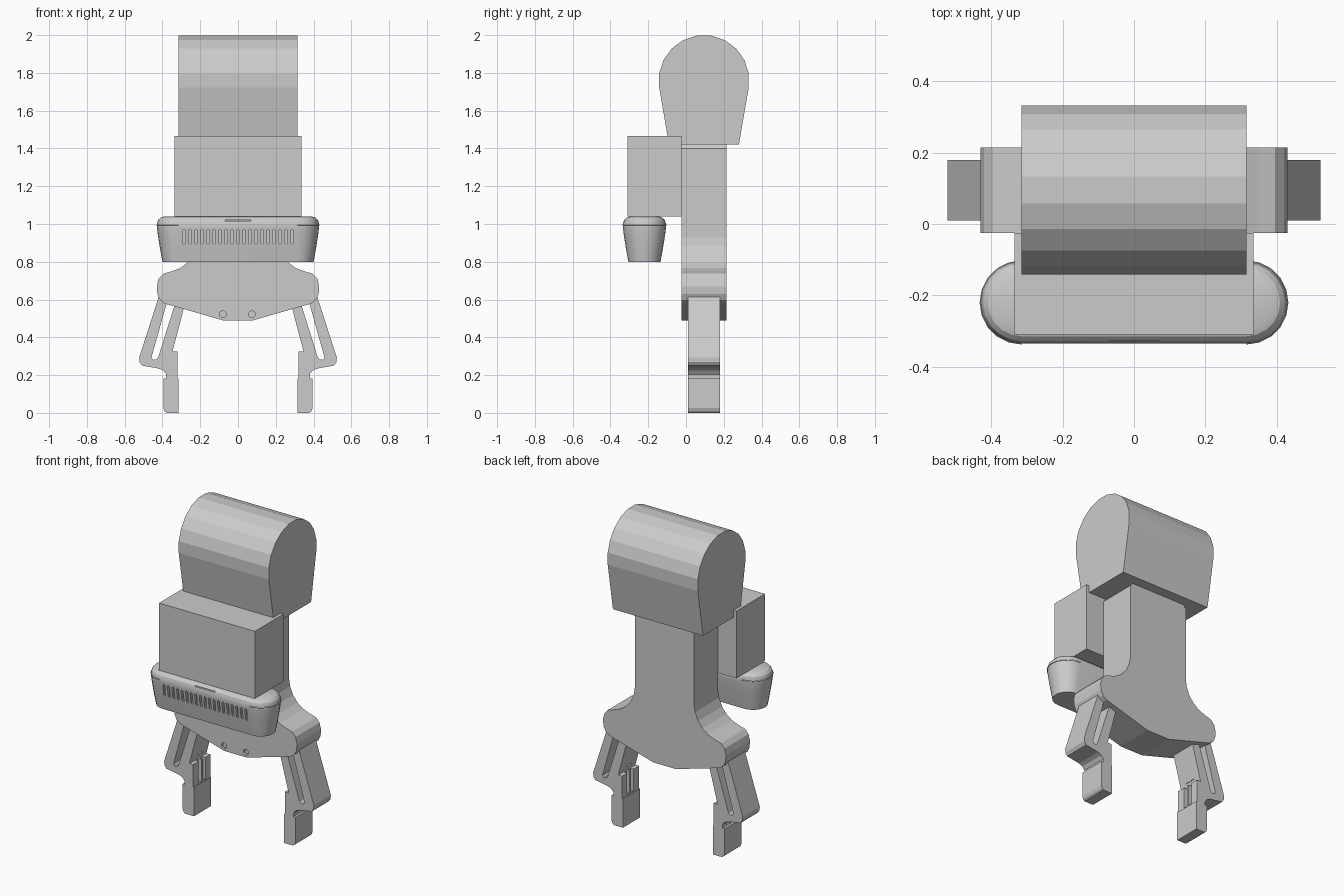
import bpy, bmesh
from math import sin, cos, pi, radians
from mathutils import Vector, Matrix

cube = bpy.data.objects.get("Cube")
if cube:
    bpy.data.objects.remove(cube, do_unlink=True)


def finish(name, bm):
    bmesh.ops.recalc_face_normals(bm, faces=bm.faces[:])
    mesh = bpy.data.meshes.new(name)
    bm.to_mesh(mesh)
    bm.free()
    obj = bpy.data.objects.new(name, mesh)
    bpy.context.collection.objects.link(obj)
    return obj


def prism(bm, points, axis, start, end):
    """Extrude a closed 2D outline along x (outline in yz) or y (outline in xz)."""
    def place(p):
        return (start, p[0], p[1]) if axis == "x" else (p[0], start, p[1])
    face = bm.faces.new([bm.verts.new(place(p)) for p in points])
    res = bmesh.ops.extrude_face_region(bm, geom=[face])
    shift = Vector((end - start, 0, 0) if axis == "x" else (0, end - start, 0))
    moved = [g for g in res["geom"] if isinstance(g, bmesh.types.BMVert)]
    bmesh.ops.translate(bm, verts=moved, vec=shift)


def box(bm, low, high):
    low, high = Vector(low), Vector(high)
    size = high - low
    mat = Matrix.Translation((low + high) / 2) @ Matrix.Diagonal((*size, 1))
    bmesh.ops.create_cube(bm, size=1, matrix=mat)


def stadium(half, radius, steps=10):
    """Outline with two round ends, long side along the first axis."""
    pts = []
    for side in (1, -1):
        for i in range(steps + 1):
            a = -pi / 2 + pi * i / steps
            pts.append((side * (half + radius * cos(a)), side * radius * sin(a)))
    return pts


def apply_modifiers(obj):
    graph = bpy.context.evaluated_depsgraph_get()
    mesh = bpy.data.meshes.new_from_object(obj.evaluated_get(graph))
    obj.modifiers.clear()
    obj.data = mesh


def cut(obj, bm):
    cutter = finish("cutter", bm)
    cutter.hide_render = True
    mod = obj.modifiers.new("cut", "BOOLEAN")
    mod.operation = "DIFFERENCE"
    mod.solver = "EXACT"
    mod.object = cutter
    apply_modifiers(obj)
    bpy.data.objects.remove(cutter, do_unlink=True)


# Wrist housing: round top, sides tapering to a flat base
bm = bmesh.new()
arc = [(0.095 + 0.24 * cos(radians(a)), 1.76 + 0.24 * sin(radians(a)))
       for a in range(-9, 190, 18)]
prism(bm, arc + [(-0.09, 1.42), (0.28, 1.42)], "x", -0.315, 0.315)
finish("wrist_housing", bm)

# Electronics box in front of the column
bm = bmesh.new()
box(bm, (-0.335, -0.31, 1.04), (0.335, -0.025, 1.465))
finish("electronics_box", bm)

# Palm: column flaring into two round shoulders
half = [(0.08, 0.49), (0.385, 0.578), (0.412, 0.597), (0.427, 0.63), (0.43, 0.67),
        (0.42, 0.71), (0.395, 0.737), (0.35, 0.75), (0.305, 0.767), (0.265, 0.797),
        (0.235, 0.835), (0.214, 0.885), (0.207, 0.93), (0.207, 1.4), (0.19, 1.42)]
bm = bmesh.new()
prism(bm, half + [(-x, z) for x, z in reversed(half)], "y", -0.025, 0.215)
palm = finish("palm", bm)

# Screw holes in the palm front
bm = bmesh.new()
for x in (-0.08, 0.073):
    mat = Matrix.Translation((x, -0.025, 0.522)) @ Matrix.Rotation(pi / 2, 4, "X")
    bmesh.ops.create_cone(bm, cap_ends=True, segments=20, radius1=0.018,
                          radius2=0.018, depth=0.03, matrix=mat)
cut(palm, bm)

# Finger: outer and inner link meeting in a foot that carries the tip
link = [(0.405, 0.66), (0.426, 0.595), (0.523, 0.294), (0.522, 0.27), (0.508, 0.25),
        (0.42, 0.235), (0.395, 0.224), (0.38, 0.204), (0.38, 0.18),
        (0.32, 0.18), (0.32, 0.325), (0.347, 0.325), (0.288, 0.548), (0.27, 0.62),
        (0.32, 0.62), (0.424, 0.29), (0.434, 0.282), (0.448, 0.281), (0.458, 0.294),
        (0.355, 0.66)]
tip = [(0.315, 0), (0.377, 0), (0.388, 0.008), (0.395, 0.025), (0.395, 0.183),
       (0.315, 0.183)]


def mirrored(name, outline, groove=False):
    bm = bmesh.new()
    prism(bm, outline, "y", 0.01, 0.18)
    obj = finish(name, bm)
    if groove:
        bm = bmesh.new()
        box(bm, (0.3, 0.065, 0.19), (0.342, 0.09, 0.36))
        box(bm, (0.3, 0.105, 0.19), (0.342, 0.13, 0.36))
        cut(obj, bm)
    obj.modifiers.new("mirror", "MIRROR").use_mirror_merge = False
    apply_modifiers(obj)


mirrored("finger_links", link, groove=True)
mirrored("finger_tips", tip)

# Camera: lofted capsule, narrower at the base and rounded at the top
sections = [(0.03, 0.80), (0.017, 0.87), (0.006, 0.94), (0.001, 0.98), (0, 1.0),
            (0.007, 1.02), (0.02, 1.033), (0.04, 1.04)]
CAM_Y, CAM_HALF, CAM_R = -0.22, 0.315, 0.115
bm = bmesh.new()
rings = [[bm.verts.new((x, CAM_Y + y, z)) for x, y in stadium(CAM_HALF, CAM_R - inset)]
         for inset, z in sections]
for low, high in zip(rings, rings[1:]):
    for i in range(len(low)):
        j = (i + 1) % len(low)
        bm.faces.new((low[i], low[j], high[j], high[i]))
bm.faces.new(rings[0])
bm.faces.new(rings[-1])
camera = finish("camera_body", bm)

# Vent slots and the status slit in the camera front
bm = bmesh.new()
for i in range(19):
    x = (i - 9) * 0.0318
    prism(bm, [(x + b, 0.932 + a) for a, b in stadium(0.031, 0.007, 4)],
          "y", -0.36, -0.313)
box(bm, (-0.07, -0.36, 1.015), (0.07, -0.315, 1.021))
cut(camera, bm)

bpy.ops.object.select_all(action="DESELECT")
camera.select_set(True)
bpy.context.view_layer.objects.active = camera
bpy.ops.object.shade_smooth_by_angle(angle=radians(25))

# Thin seams around the camera ends
curve = bpy.data.curves.new("camera_seams", "CURVE")
curve.dimensions = "3D"
curve.bevel_depth = 0.003
curve.bevel_resolution = 1
for side in (1, -1):
    spline = curve.splines.new("POLY")
    spline.points.add(10)
    for i, p in enumerate(spline.points):
        a = -pi / 2 + pi * i / 10
        p.co = (side * (CAM_HALF + CAM_R * cos(a)), CAM_Y + CAM_R * sin(a), 0.995, 1)
seams = bpy.data.objects.new("camera_seams", curve)
bpy.context.collection.objects.link(seams)
